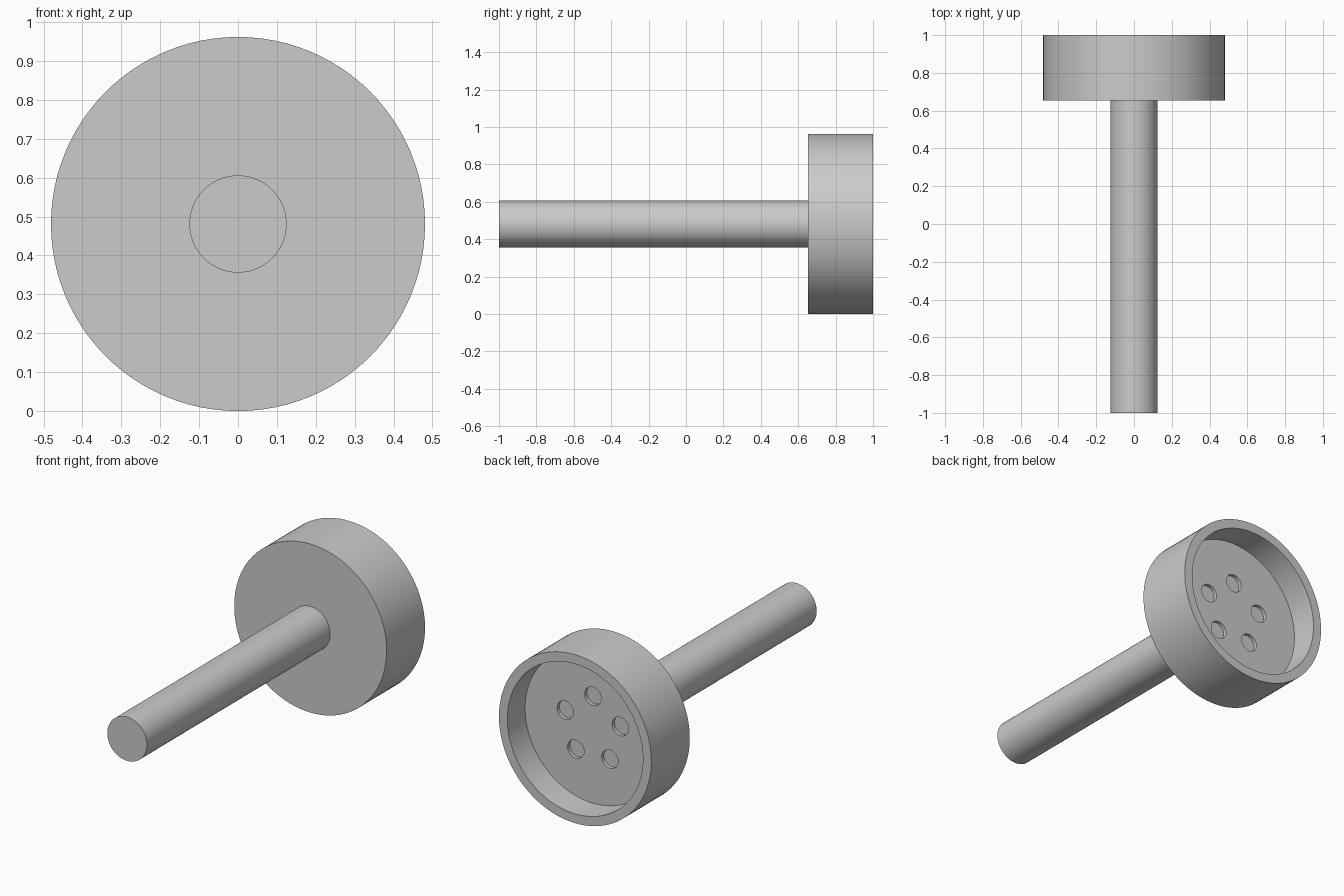
import bpy, bmesh, math
from mathutils import Matrix

if "Cube" in bpy.data.objects:
    bpy.data.objects.remove(bpy.data.objects["Cube"])

CZ = 0.481           # height of the shared axis
SEG = 96


def finish(bm, name):
    mesh = bpy.data.meshes.new(name)
    bm.to_mesh(mesh)
    bm.free()
    ob = bpy.data.objects.new(name, mesh)
    bpy.context.collection.objects.link(ob)
    return ob


def rod(name, r, y0, y1, x=0, z=0, seg=SEG):
    """Capped cylinder along y, offset from the axis by x, z."""
    bm = bmesh.new()
    m = Matrix.Translation((x, (y0 + y1) / 2, CZ + z)) @ Matrix.Rotation(math.pi / 2, 4, 'X')
    bmesh.ops.create_cone(bm, cap_ends=True, segments=seg, radius1=r, radius2=r,
                          depth=y1 - y0, matrix=m)
    return finish(bm, name)


def cut(target, cutter):
    mod = target.modifiers.new("cut", 'BOOLEAN')
    mod.operation = 'DIFFERENCE'
    mod.solver = 'EXACT'
    mod.object = cutter
    bpy.context.view_layer.objects.active = target
    bpy.ops.object.modifier_apply(modifier=mod.name)
    bpy.data.objects.remove(cutter)


def smooth(ob):
    bpy.ops.object.select_all(action='DESELECT')
    ob.select_set(True)
    bpy.context.view_layer.objects.active = ob
    bpy.ops.object.shade_smooth_by_angle(angle=math.radians(30))


# Head: disc with a round recess in the back
head = rod("head", 0.481, 0.653, 1.0)
cut(head, rod("recess_cutter", 0.428, 0.84, 1.1))

# Ring of five shallow holes in the recess floor
for i in range(5):
    a = math.pi / 2 + i * math.tau / 5
    cut(head, rod("hole_cutter", 0.052, 0.82, 0.9,
                  0.183 * math.cos(a), 0.183 * math.sin(a), 48))

# Handle shaft
shaft = rod("shaft", 0.125, -1.0, 0.66)

for ob in (head, shaft):
    smooth(ob)
